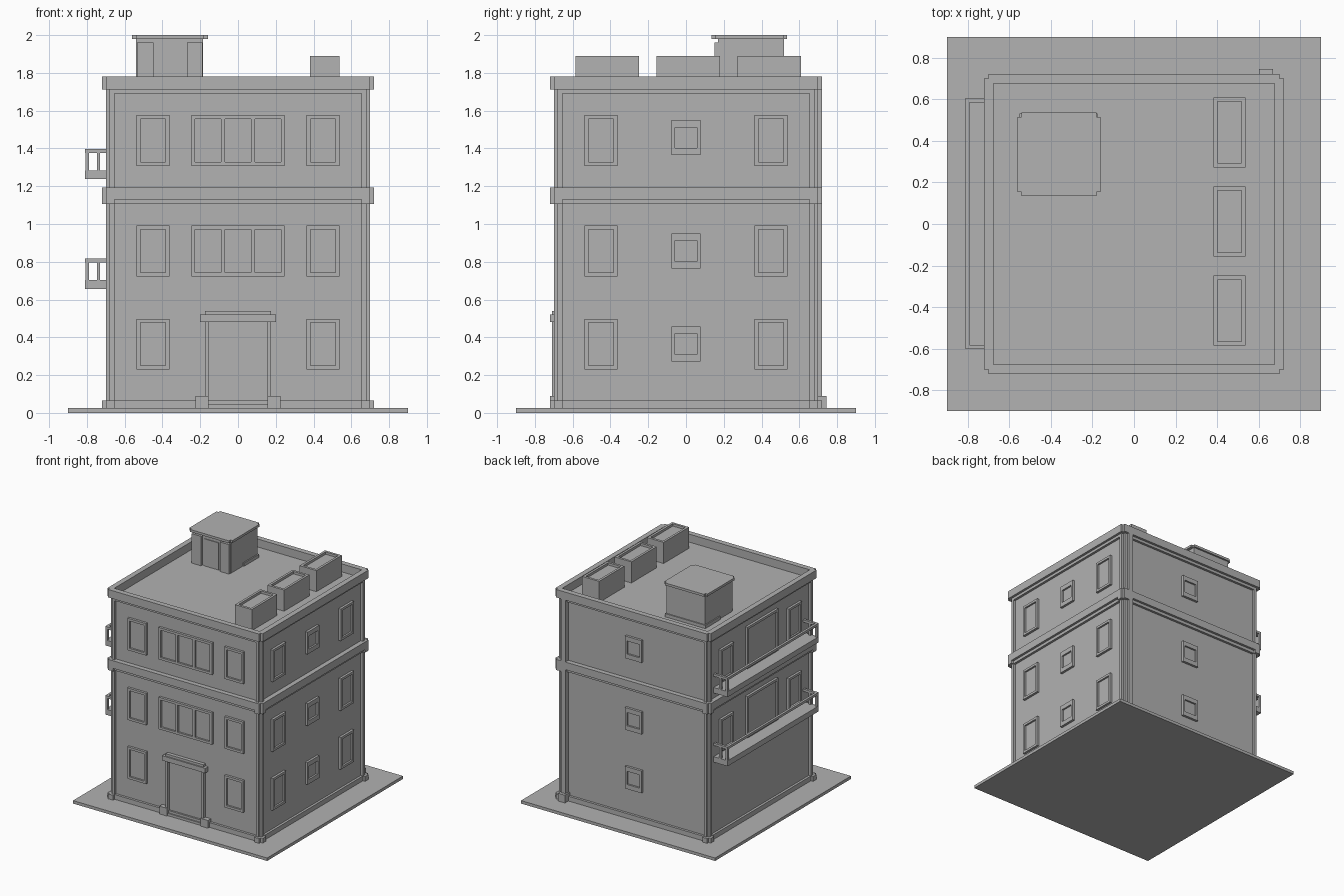
import bpy
import bmesh

if "Cube" in bpy.data.objects:
    bpy.data.objects.remove(bpy.data.objects["Cube"], do_unlink=True)

GREY = (0.445, 0.445, 0.445, 1)
mat = bpy.data.materials.new("plain grey")
mat.use_nodes = True
mat.diffuse_color = GREY
bsdf = next(n for n in mat.node_tree.nodes if n.type == 'BSDF_PRINCIPLED')
bsdf.inputs["Base Color"].default_value = GREY


def prisms(name, parts, turn=0):
    """One object from (outline, z0, z1) parts, turned by quarter circles."""
    bm = bmesh.new()
    for outline, z0, z1 in parts:
        pts = list(outline)
        for _ in range(turn):
            pts = [(-y, x) for x, y in pts]
        low = [bm.verts.new((x, y, z0)) for x, y in pts]
        high = [bm.verts.new((x, y, z1)) for x, y in pts]
        bm.faces.new(low)
        bm.faces.new(high)
        for i in range(len(pts)):
            j = (i + 1) % len(pts)
            bm.faces.new((low[i], low[j], high[j], high[i]))
    bmesh.ops.recalc_face_normals(bm, faces=bm.faces)
    mesh = bpy.data.meshes.new(name)
    bm.to_mesh(mesh)
    bm.free()
    mesh.materials.append(mat)
    obj = bpy.data.objects.new(name, mesh)
    bpy.context.collection.objects.link(obj)
    return obj


def box(x0, x1, y0, y1, z0, z1):
    return [(x0, y0), (x1, y0), (x1, y1), (x0, y1)], z0, z1


def wall_box(u0, u1, d0, d1, z0, z1):
    """Box on the front wall, d measured outward."""
    return box(u0, u1, -d1, -d0, z0, z1)


def notched(cx, cy, h, z0, z1, n=0.02):
    """Square slab with a small notch at each corner."""
    quarter = [(h - n, -h), (h - n, n - h), (h, n - h)]
    pts = []
    for _ in range(4):
        pts += quarter
        quarter = [(-y, x) for x, y in quarter]
    return [(cx + x, cy + y) for x, y in pts], z0, z1


def corner(h, z0, z1, inner=0.655, n=0.02):
    return [(inner, inner), (h, inner), (h, h - n), (h - n, h - n),
            (h - n, h), (inner, h)], z0, z1


def frame(u0, u1, d0, d1, z0, z1, w, wz):
    """Four bars round an opening."""
    return [wall_box(u0, u0 + w, d0, d1, z0, z1),
            wall_box(u1 - w, u1, d0, d1, z0, z1),
            wall_box(u0 + w, u1 - w, d0, d1, z1 - wz, z1),
            wall_box(u0 + w, u1 - w, d0, d1, z0, z0 + wz)]


WALL, FACE = 0.68, 0.70


def window(name, turn, u, z, hu, hz, w=0.02, wz=0.02, mullions=()):
    parts = frame(u - hu, u + hu, WALL, FACE, z - hz, z + hz, w, wz)
    parts.append(wall_box(u - hu + w, u + hu - w, WALL, WALL + 0.005,
                          z - hz + wz, z + hz - wz))
    for m in mullions:
        parts.append(wall_box(m - 0.01, m + 0.01, WALL, FACE,
                              z - hz + wz, z + hz - wz))
    prisms(name, parts, turn)


# Ground slab and walls
prisms("ground_slab", [box(-0.9, 0.9, -0.9, 0.9, 0, 0.025)])
prisms("wall_core", [box(-WALL, WALL, -WALL, WALL, 0.025, 1.70)])
prisms("wall_base_strip", [notched(0, 0, FACE, 0.025, 0.065)])
prisms("lower_wall_top_strip", [notched(0, 0, FACE, 1.105, 1.13)])
prisms("floor_band", [notched(0, 0, 0.72, 1.13, 1.194)])
prisms("roof_deck", [notched(0, 0, FACE, 1.69, 1.713)])

# Corner pillars, capitals and parapet, repeated on four sides
for k in range(4):
    prisms(f"corner_pillar_{k}", [corner(FACE, 0.065, 1.105),
                                  corner(FACE, 1.194, 1.69)], k)
    prisms(f"corner_block_{k}", [corner(0.72, 0.025, 0.065),
                                 corner(0.72, 1.105, 1.13)], k)
    parapet = [(-0.70, -0.70), (-0.70, -0.72), (0.70, -0.72), (0.70, -0.70),
               (0.675, -0.675), (-0.675, -0.675)]
    prisms(f"parapet_{k}", [(parapet, 1.713, 1.78)], k)

# Windows by storey
for storey, z in enumerate((0.364, 0.857, 1.442)):
    sides = (0, 1) if storey == 0 else (0, 1, 3)
    for side in sides:
        for u in (-0.45, 0.45):
            window(f"tall_window_{storey}_{side}", side, u, z, 0.087, 0.134)
    zs = z + 0.015 if storey == 2 else z
    for side in (1, 2):
        window(f"small_window_{storey}_{side}", side, 0, zs, 0.077, 0.093,
               wz=0.038)
    if storey:
        window(f"triple_window_{storey}", 0, 0, z, 0.247, 0.134,
               mullions=(-0.08, 0.08))

# Balconies with doors on the right-hand wall
for z in (0.657, 1.237):
    window("balcony_door", 3, 0.02, z + 0.22, 0.205, 0.175)
    u0, u1, out = -0.605, 0.602, 0.81
    parts = [wall_box(u0, u1, WALL, out, z, z + 0.046),
             wall_box(u0, u1, out - 0.02, out, z + 0.14, z + 0.16)]
    for u in (u0, u1 - 0.02):
        parts.append(wall_box(u, u + 0.02, WALL, out - 0.02,
                              z + 0.14, z + 0.16))
        for d in (out - 0.02, 0.73):
            parts.append(wall_box(u, u + 0.02, d, d + 0.017,
                                  z + 0.046, z + 0.14))
    prisms("balcony", parts, 3)

# Entrance
parts = [wall_box(-0.155, 0.155, WALL, 0.685, 0.045, 0.48),
         wall_box(-0.155, 0.155, WALL, 0.71, 0.025, 0.045),
         wall_box(-0.20, 0.20, WALL, 0.72, 0.48, 0.52),
         wall_box(-0.175, 0.175, WALL, 0.71, 0.52, 0.54)]
for s in (-1, 1):
    parts.append(wall_box(s * 0.165 - 0.01, s * 0.165 + 0.01, WALL, 0.71,
                          0.09, 0.48))
    parts.append(wall_box(s * 0.19 - 0.035, s * 0.19 + 0.035, WALL, 0.72,
                          0.025, 0.09))
prisms("entrance", parts)

# Drain pipe at the back
prisms("drain_pipe", [box(0.615, 0.655, WALL, 0.72, 0.09, 1.78),
                      box(0.602, 0.668, WALL, 0.745, 0.025, 0.09)])

# Roof hut
prisms("hut_walls", [box(-0.54, -0.185, 0.17, 0.52, 1.713, 1.98)])
prisms("hut_roof", [notched(-0.36, 0.335, 0.20, 1.98, 2.0)])
prisms("hut_base", [box(-0.55, -0.175, 0.33, 0.53, 1.713, 1.74)])
prisms("hut_front_piers", [box(-0.535, -0.448, 0.15, 0.17, 1.713, 1.96),
                           box(-0.27, -0.188, 0.15, 0.17, 1.713, 1.96)])
prisms("hut_door", [box(-0.427, -0.295, 0.164, 0.17, 1.713, 1.94)])

# Roof boxes with a sunken top
for i, y in enumerate((-0.416, 0.012, 0.44)):
    x0, x1, h, w = 0.381, 0.537, 0.168, 0.02
    prisms(f"roof_box_{i}", [
        box(x0 + w, x1 - w, y - h + w, y + h - w, 1.713, 1.87),
        box(x0, x0 + w, y - h, y + h, 1.713, 1.89),
        box(x1 - w, x1, y - h, y + h, 1.713, 1.89),
        box(x0 + w, x1 - w, y - h, y - h + w, 1.713, 1.89),
        box(x0 + w, x1 - w, y + h - w, y + h, 1.713, 1.89)])
